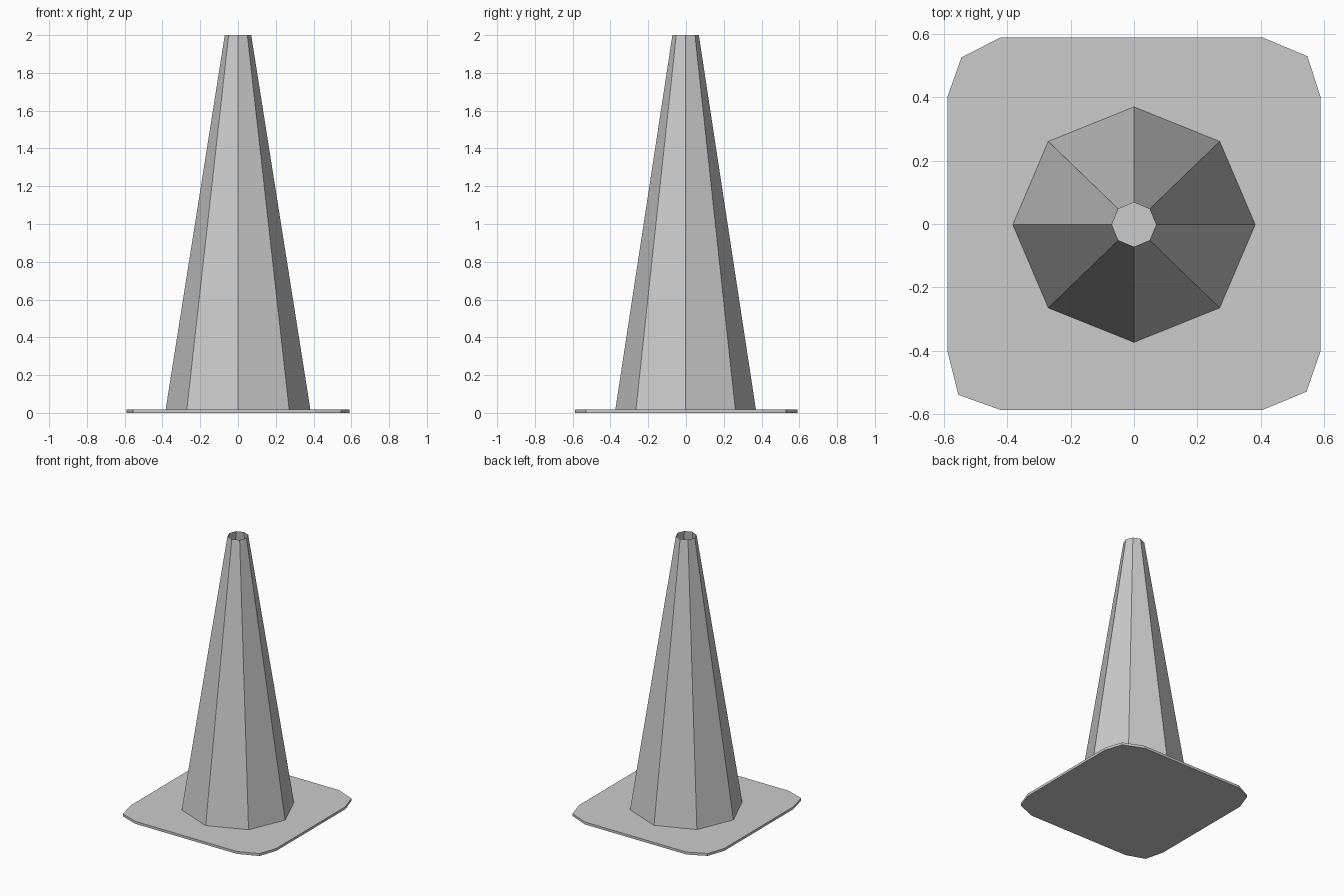
import bpy, bmesh
from math import cos, sin, pi

if "Cube" in bpy.data.objects:
    bpy.data.objects.remove(bpy.data.objects["Cube"])


def finish(bm, name):
    mesh = bpy.data.meshes.new(name)
    bm.normal_update()
    bm.to_mesh(mesh)
    bm.free()
    obj = bpy.data.objects.new(name, mesh)
    bpy.context.collection.objects.link(obj)
    return obj


# Thin square base plate with slightly uneven clipped corners
outline = [(0.59, 0.40), (0.548, 0.53), (0.405, 0.59),
           (-0.42, 0.59), (-0.545, 0.527), (-0.59, 0.40),
           (-0.59, -0.40), (-0.555, -0.54), (-0.42, -0.588),
           (0.405, -0.588), (0.545, -0.53), (0.59, -0.40)]
PLATE = 0.018
bm = bmesh.new()
lower = [bm.verts.new((x, y, 0)) for x, y in outline]
upper = [bm.verts.new((x, y, PLATE)) for x, y in outline]
bm.faces.new(upper)
bm.faces.new(lower[::-1])
for i in range(len(outline)):
    j = (i + 1) % len(outline)
    bm.faces.new((lower[i], lower[j], upper[j], upper[i]))
finish(bm, "base_plate")

# Eight-sided hollow cone, open at the tip
SIDES = 8
bm = bmesh.new()
rings = []
for rx, ry, z in [(0.383, 0.372, PLATE), (0.07, 0.07, 2.0)]:
    rings.append([bm.verts.new((rx * cos(2 * pi * i / SIDES),
                                ry * sin(2 * pi * i / SIDES) - 0.002, z))
                  for i in range(SIDES)])
for i in range(SIDES):
    j = (i + 1) % SIDES
    bm.faces.new((rings[0][i], rings[0][j], rings[1][j], rings[1][i]))
finish(bm, "cone_body")
